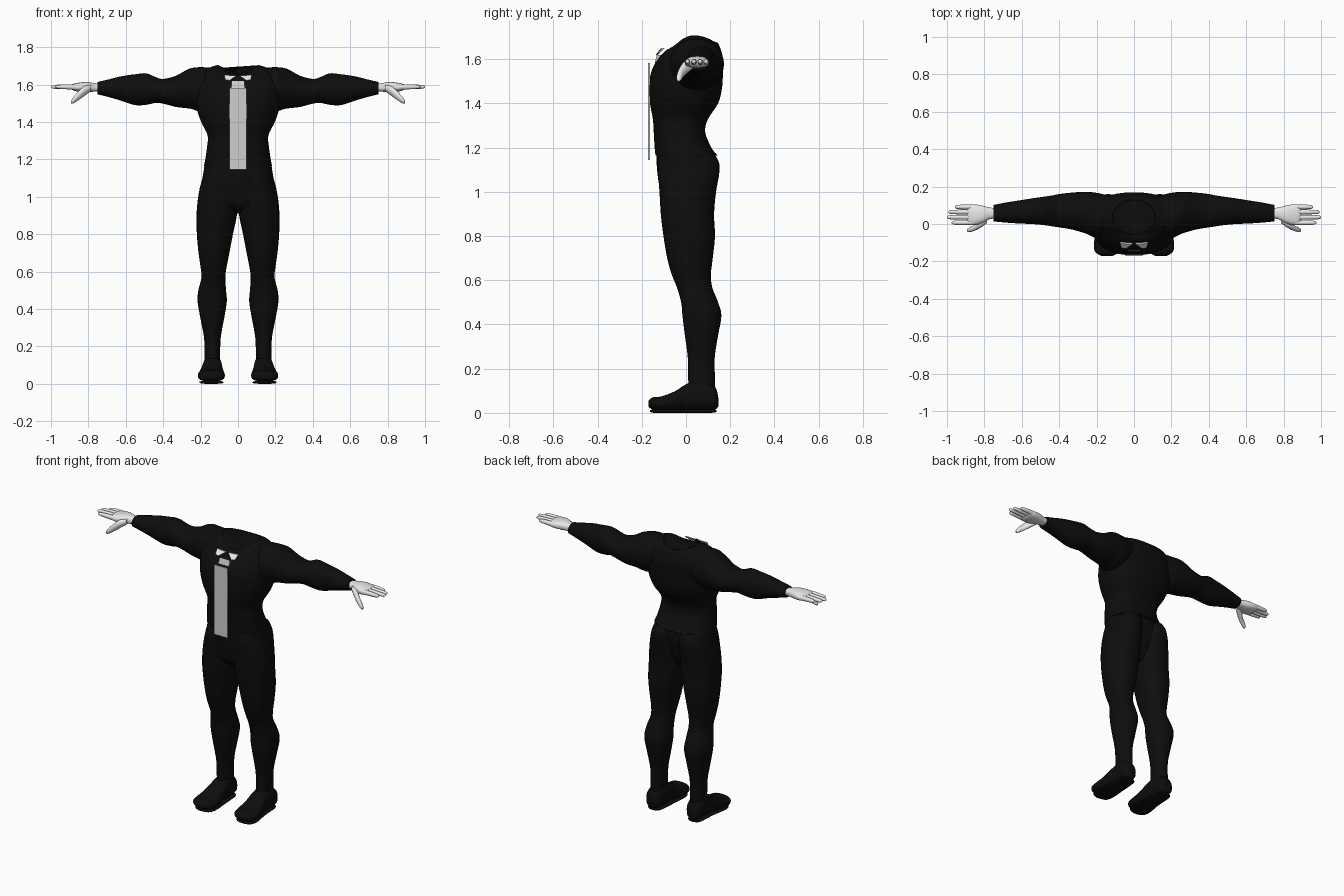
import bpy, bmesh, math
from mathutils import Vector


def material(name, value):
    m = bpy.data.materials.new(name)
    m.diffuse_color = (value, value, value, 1)
    return m


BLACK = material("suit black", 0.004)
WHITE = material("glove white", 0.8)
GREY = material("tie grey", 0.62)


def finish(name, bm, mat, mirror=False, angle=50):
    bmesh.ops.recalc_face_normals(bm, faces=bm.faces)
    me = bpy.data.meshes.new(name)
    bm.to_mesh(me)
    bm.free()
    me.materials.append(mat)
    ob = bpy.data.objects.new(name, me)
    bpy.context.collection.objects.link(ob)
    bpy.ops.object.select_all(action='DESELECT')
    ob.select_set(True)
    bpy.context.view_layer.objects.active = ob
    bpy.ops.object.shade_smooth_by_angle(angle=math.radians(angle))
    if mirror:
        mod = ob.modifiers.new("mirror", 'MIRROR')
        mod.use_bisect_axis[0] = False
        mod.use_mirror_merge = False
    return ob


def spline(p0, p1, p2, p3, t):
    return [0.5 * (2 * b + (c - a) * t + (2 * a - 5 * b + 4 * c - d) * t * t
                   + (3 * b - a - 3 * c + d) * t ** 3)
            for a, b, c, d in zip(p0, p1, p2, p3)]


def loft(name, axis, rings, mat, mirror=False, power=2.0, segs=28, sub=4):
    """Rings: position, a min, a max, b min, b max, (b-min dip, b-max dip)."""
    rings = [list(r) + [0.0] * (7 - len(r)) for r in rings]
    dense, last = [], len(rings) - 1
    for i in range(last):
        quad = [rings[max(i - 1, 0)], rings[i], rings[i + 1], rings[min(i + 2, last)]]
        dense += [spline(*quad, k / sub) for k in range(sub)]
    dense.append(rings[-1])
    bm = bmesh.new()
    loops = []
    for t, a0, a1, b0, b1, dip0, dip1 in dense:
        loop = []
        for k in range(segs):
            ang = 2 * math.pi * k / segs
            c, s = math.cos(ang), math.sin(ang)
            u = math.copysign(abs(c) ** (2 / power), c)
            v = math.copysign(abs(s) ** (2 / power), s)
            a = (a0 + a1) / 2 + u * (a1 - a0) / 2
            b = (b0 + b1) / 2 + v * (b1 - b0) / 2
            p = t - (dip1 if s > 0 else dip0) * s * s
            co = {'x': (p, a, b), 'y': (a, p, b), 'z': (a, b, p)}[axis]
            loop.append(bm.verts.new(co))
        loops.append(loop)
    for l0, l1 in zip(loops, loops[1:]):
        for k in range(segs):
            j = (k + 1) % segs
            bm.faces.new((l0[k], l0[j], l1[j], l1[k]))
    bm.faces.new(loops[0])
    bm.faces.new(loops[-1])
    return finish(name, bm, mat, mirror)


def plate(name, outline, thick, mat, mirror=False):
    """Flat panel from front outline points, thickened along y."""
    bm = bmesh.new()
    f = bm.faces.new([bm.verts.new(p) for p in outline])
    ext = bmesh.ops.extrude_face_region(bm, geom=[f])
    moved = [g for g in ext['geom'] if isinstance(g, bmesh.types.BMVert)]
    bmesh.ops.translate(bm, verts=moved, vec=Vector((0, thick, 0)))
    return finish(name, bm, mat, mirror, 20)


# Jacket body, ending in a dipped neckline
loft("jacket_torso", 'z', [
    (1.165, -.182, .182, -.138, .142),
    (1.20, -.175, .175, -.142, .115),
    (1.27, -.165, .165, -.146, .087),
    (1.33, -.163, .163, -.150, .100),
    (1.40, -.197, .197, -.163, .145),
    (1.47, -.220, .220, -.166, .163),
    (1.54, -.225, .225, -.158, .167),
    (1.60, -.225, .225, -.128, .168),
    (1.65, -.205, .205, -.090, .155, .01, 0),
    (1.685, -.165, .165, -.072, .142, .037, .01),
    (1.705, -.11, .11, -.055, .128, .055, .03)], BLACK, power=2.5, segs=40)
# Hollow of the neck
bm = bmesh.new()
rim = []
for r, drop in ((1.0, 0), (.8, .06)):
    row = []
    for k in range(40):
        ang = 2 * math.pi * k / 40
        s = math.sin(ang)
        z = 1.708 - (.03 if s > 0 else .055) * s * s + drop * .4
        row.append(bm.verts.new((.115 * r * math.cos(ang), .0365 + .093 * r * s, z - drop * .8)))
    rim.append(row)
for k in range(40):
    j = (k + 1) % 40
    bm.faces.new((rim[0][k], rim[0][j], rim[1][j], rim[1][k]))
finish("collar_band", bm, BLACK)

# Sleeves: shoulder, upper arm, elbow, forearm
loft("sleeve", 'x', [
    (.10, -.03, .14, 1.52, 1.685),
    (.19, -.075, .165, 1.46, 1.693),
    (.26, -.05, .172, 1.472, 1.685),
    (.33, -.03, .168, 1.48, 1.648),
    (.40, -.018, .16, 1.498, 1.63),
    (.44, -.012, .152, 1.502, 1.64),
    (.49, -.005, .145, 1.492, 1.660),
    (.55, .0, .136, 1.490, 1.655),
    (.62, .003, .125, 1.512, 1.645),
    (.69, .008, .114, 1.533, 1.628),
    (.75, .014, .102, 1.548, 1.614)], BLACK, True)

# Trousers: pelvis, with separate legs shaping the seat
loft("trouser_hips", 'z', [
    (.91, -.06, .06, -.05, .06),
    (.96, -.17, .17, -.105, .085),
    (1.02, -.207, .207, -.120, .105),
    (1.10, -.190, .190, -.131, .125),
    (1.175, -.178, .178, -.134, .125)], BLACK, power=2.3, segs=36)
loft("trouser_leg", 'z', [
    (.08, .098, .180, .015, .130),
    (.15, .096, .178, .010, .131),
    (.25, .092, .182, .008, .130),
    (.35, .074, .201, -.005, .145),
    (.44, .060, .216, -.016, .160),
    (.50, .064, .212, -.022, .145),
    (.57, .068, .195, -.042, .118),
    (.63, .060, .201, -.066, .113),
    (.70, .046, .211, -.085, .121),
    (.80, .027, .220, -.102, .131),
    (.90, .006, .222, -.114, .127),
    (1.0, .000, .213, -.120, .136),
    (1.08, .004, .195, -.126, .150),
    (1.13, .010, .180, -.125, .150),
    (1.17, .025, .165, -.110, .130)], BLACK, True, power=2.15)

# Shoes and thin soles
loft("shoe", 'y', [
    (.146, .120, .162, .03, .07),
    (.130, .096, .185, .014, .12),
    (.07, .086, .188, .012, .15),
    (.01, .083, .192, .012, .135),
    (-.05, .076, .205, .012, .098),
    (-.11, .070, .215, .012, .075),
    (-.15, .080, .207, .015, .070),
    (-.170, .112, .175, .028, .055)], BLACK, True, power=2.5)
loft("shoe_sole", 'y', [
    (.138, .120, .160, .004, .012),
    (.11, .095, .182, 0, .016),
    (.0, .085, .19, 0, .016),
    (-.10, .078, .206, 0, .016),
    (-.145, .09, .195, 0, .016),
    (-.162, .125, .165, .004, .012)], BLACK, True, power=3)

# Gloved hands: palm, four fingers, thumb
loft("palm", 'x', [
    (.735, .030, .085, 1.565, 1.604),
    (.77, .026, .088, 1.562, 1.608),
    (.81, .005, .098, 1.560, 1.614),
    (.85, -.006, .105, 1.562, 1.610),
    (.88, -.004, .102, 1.568, 1.604),
    (.892, .008, .092, 1.578, 1.596)], WHITE, True, power=2.5, segs=20, sub=3)
for label, y, tip in (("index", .007, .975), ("middle", .036, 1.0),
                      ("ring", .064, .992), ("little", .091, .958)):
    loft(label + "_finger", 'x', [
        (.86, y - .013, y + .013, 1.572, 1.602),
        (.91, y - .013, y + .013, 1.574, 1.602),
        (tip - .02, y - .011, y + .011, 1.577, 1.599),
        (tip - .005, y - .008, y + .008, 1.581, 1.596),
        (tip, y - .003, y + .003, 1.586, 1.591)], WHITE, True, segs=10, sub=2)
loft("thumb", 'x', [
    (.785, .005, .055, 1.565, 1.600),
    (.82, -.020, .025, 1.540, 1.592),
    (.85, -.035, -.003, 1.518, 1.566),
    (.88, -.044, -.018, 1.500, 1.534),
    (.892, -.040, -.026, 1.500, 1.514)], WHITE, True, segs=12, sub=3)

# Tie hanging in front of the chest, its knot and the shirt collar
plate("tie", [(-.046, -.171, 1.145), (.046, -.171, 1.145),
              (.046, -.171, 1.582), (-.046, -.171, 1.582)], .008, GREY)
plate("tie_knot", [(-.036, -.142, 1.582), (.036, -.142, 1.582),
                   (.036, -.132, 1.62), (-.036, -.132, 1.62)], .02, GREY)
plate("collar_wing", [(.008, -.108, 1.648), (.045, -.132, 1.622),
                      (.068, -.128, 1.626), (.074, -.104, 1.651)], .008, WHITE, True)
plate("collar_notch", [(-.042, -.138, 1.618), (.042, -.138, 1.618),
                       (.008, -.114, 1.648), (-.008, -.114, 1.648)], .008, BLACK)
